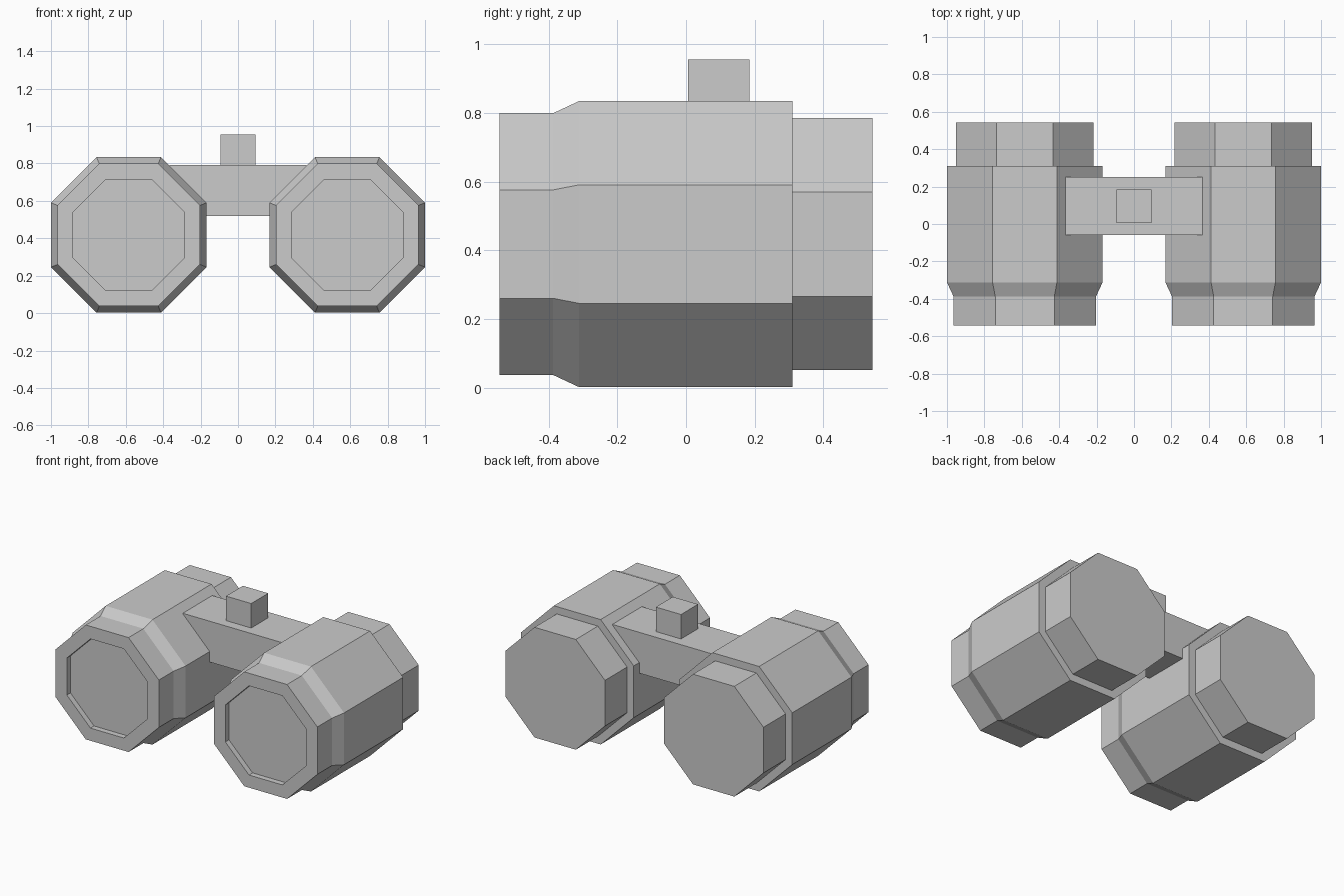
import bpy, bmesh, math

if "Cube" in bpy.data.objects:
    bpy.data.objects.remove(bpy.data.objects["Cube"])

SIDES = 8
CX, CZ = 0.584, 0.418


def finish(name, bm):
    bmesh.ops.recalc_face_normals(bm, faces=bm.faces)
    mesh = bpy.data.meshes.new(name)
    bm.to_mesh(mesh)
    bm.free()
    obj = bpy.data.objects.new(name, mesh)
    bpy.context.collection.objects.link(obj)
    return obj


def octagon_tube(name, profile):
    """Sweep (y, apothem) rings along y and cap both ends."""
    bm = bmesh.new()
    rings = []
    for y, apothem in profile:
        r = apothem / math.cos(math.pi / SIDES)
        angles = [(i + 0.5) * math.tau / SIDES for i in range(SIDES)]
        rings.append([bm.verts.new((CX + r * math.cos(a), y, CZ + r * math.sin(a)))
                      for a in angles])
    for a, b in zip(rings, rings[1:]):
        for i in range(SIDES):
            j = (i + 1) % SIDES
            bm.faces.new((a[i], a[j], b[j], b[i]))
    bm.faces.new(rings[0])
    bm.faces.new(rings[-1])
    return finish(name, bm)


def box(name, lo, hi):
    bm = bmesh.new()
    bmesh.ops.create_cube(bm, size=1)
    for v in bm.verts:
        v.co = [(l + h) / 2 + c * (h - l) for l, h, c in zip(lo, hi, v.co)]
    return finish(name, bm)


# Barrels: recessed lens, front rim, taper, body, narrower eyepiece
barrels = octagon_tube("barrels", [
    (-0.505, 0.297), (-0.543, 0.297), (-0.543, 0.381), (-0.387, 0.381),
    (-0.312, 0.416), (0.31, 0.416), (0.31, 0.367), (0.543, 0.367)])
barrels.modifiers.new("Mirror", 'MIRROR').use_axis[0] = True

# Bridge joining the barrels
box("bridge", (-0.366, -0.058, 0.52), (0.366, 0.252, 0.792))

# Focus knob on the bridge
box("focus_knob", (-0.093, 0.006, 0.78), (0.093, 0.185, 0.955))
